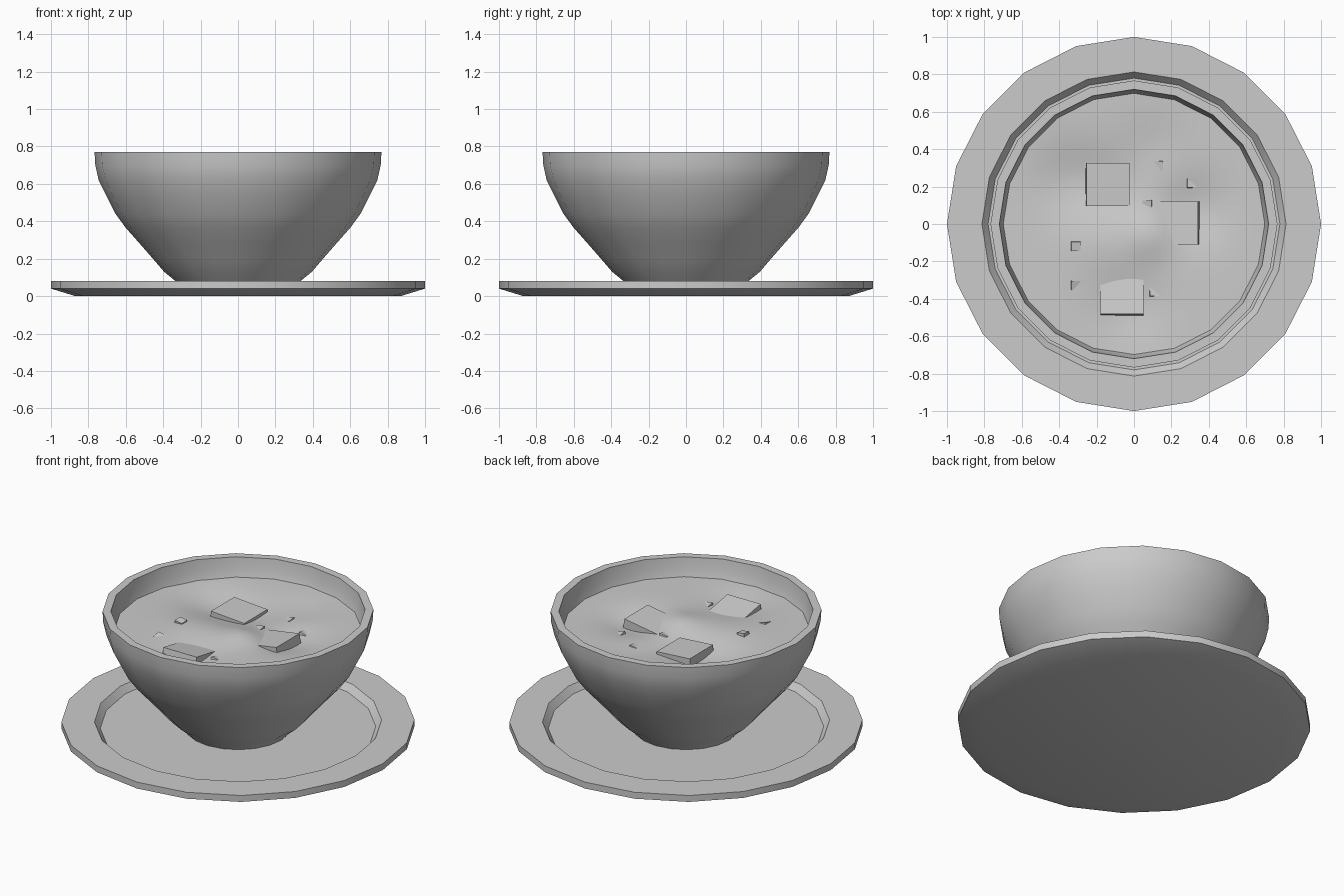
import bpy, bmesh, math
from math import pi, cos, sin, exp

if "Cube" in bpy.data.objects:
    bpy.data.objects.remove(bpy.data.objects["Cube"])

SIDES = 20


def finish(name, bm, angle=35):
    bmesh.ops.recalc_face_normals(bm, faces=bm.faces)
    me = bpy.data.meshes.new(name)
    bm.to_mesh(me)
    bm.free()
    ob = bpy.data.objects.new(name, me)
    bpy.context.collection.objects.link(ob)
    bpy.ops.object.select_all(action='DESELECT')
    ob.select_set(True)
    bpy.context.view_layer.objects.active = ob
    if angle:
        bpy.ops.object.shade_smooth_by_angle(angle=math.radians(angle))
    return ob


def lathe(name, profile):
    """Revolve (radius, z) points into a closed solid; both ends are capped."""
    bm = bmesh.new()
    rings = [[bm.verts.new((r * cos(2 * pi * k / SIDES), r * sin(2 * pi * k / SIDES), z))
              for k in range(SIDES)] for r, z in profile]
    for a, b in zip(rings, rings[1:]):
        for k in range(SIDES):
            n = (k + 1) % SIDES
            bm.faces.new((a[k], a[n], b[n], b[k]))
    bm.faces.new(rings[0])
    bm.faces.new(rings[-1])
    return finish(name, bm)


# saucer with a stepped recess
lathe("saucer", [(0.87, 0.0), (1.0, 0.04), (1.0, 0.08), (0.813, 0.08), (0.78, 0.04)])

# bowl: outer curve up, flat rim, inner wall down
lathe("bowl", [(0.30, 0.04), (0.34, 0.085), (0.395, 0.13), (0.455, 0.20), (0.525, 0.28),
               (0.60, 0.365), (0.655, 0.44), (0.70, 0.53), (0.745, 0.62), (0.763, 0.70),
               (0.767, 0.77), (0.72, 0.77), (0.712, 0.70), (0.695, 0.64), (0.65, 0.53),
               (0.55, 0.38), (0.40, 0.21), (0.28, 0.12)])

# soup surface: gentle dips and swells, with a 20-sided edge meeting the bowl
WAVES = [(-0.35, 0.24, -0.035, 0.14), (-0.12, 0.20, -0.03, 0.14), (0.30, 0.08, -0.045, 0.13),
         (-0.02, -0.45, -0.03, 0.13), (0.08, -0.06, 0.03, 0.09), (0.12, 0.42, -0.02, 0.13),
         (-0.2, -0.1, 0.012, 0.12)]


def soup_z(x, y):
    z = 0.655
    for cx, cy, h, s in WAVES:
        z += h * exp(-((x - cx) ** 2 + (y - cy) ** 2) / (2 * s * s))
    return z


def soup():
    bm = bmesh.new()
    n, rows, edge = 60, 16, 0.70
    step = 2 * pi / SIDES
    prev = None
    centre = bm.verts.new((0, 0, soup_z(0, 0)))
    for i in range(1, rows + 1):
        ring = []
        for k in range(n):
            a = 2 * pi * k / n
            off = (k % (n // SIDES)) * 2 * pi / n - step / 2
            r = edge * i / rows * cos(step / 2) / cos(off)
            x, y = r * cos(a), r * sin(a)
            ring.append(bm.verts.new((x, y, soup_z(x, y))))
        for k in range(n):
            m = (k + 1) % n
            if prev:
                bm.faces.new((prev[k], ring[k], ring[m], prev[m]))
            else:
                bm.faces.new((centre, ring[k], ring[m]))
        prev = ring
    finish("soup", bm, 60)


soup()


# floating cubes: (name, top centre, size, tilt about x and y)
def chunk(name, x, y, top, size, rx, ry, height=None):
    h = height or size
    bm = bmesh.new()
    bmesh.ops.create_cube(bm, size=1)
    for v in bm.verts:
        v.co = (v.co.x * size, v.co.y * size, (v.co.z - 0.5) * h)
    ob = finish(name, bm, None)
    ob.location = (x, y, top)
    ob.rotation_euler = (math.radians(rx), math.radians(ry), 0)


chunk("cube_back", -0.14, 0.212, 0.653, 0.23, 0, 4, 0.10)
chunk("cube_right", 0.228, 0.005, 0.654, 0.23, 0, -9, 0.10)
chunk("cube_front", -0.065, -0.367, 0.655, 0.23, -10, 0, 0.10)

# small bits just breaking the surface
for i, (x, y, rx, ry) in enumerate([(-0.31, -0.12, 5, 8), (0.13, 0.31, 8, -12), (0.31, 0.22, -10, 14),
                                    (-0.31, -0.33, 12, 12), (0.07, 0.10, 10, -8), (0.11, -0.36, -12, 9)]):
    chunk("bit_%d" % i, x, y, soup_z(x, y) + (0.012 if i == 0 else 0.001), 0.05, rx, ry)
